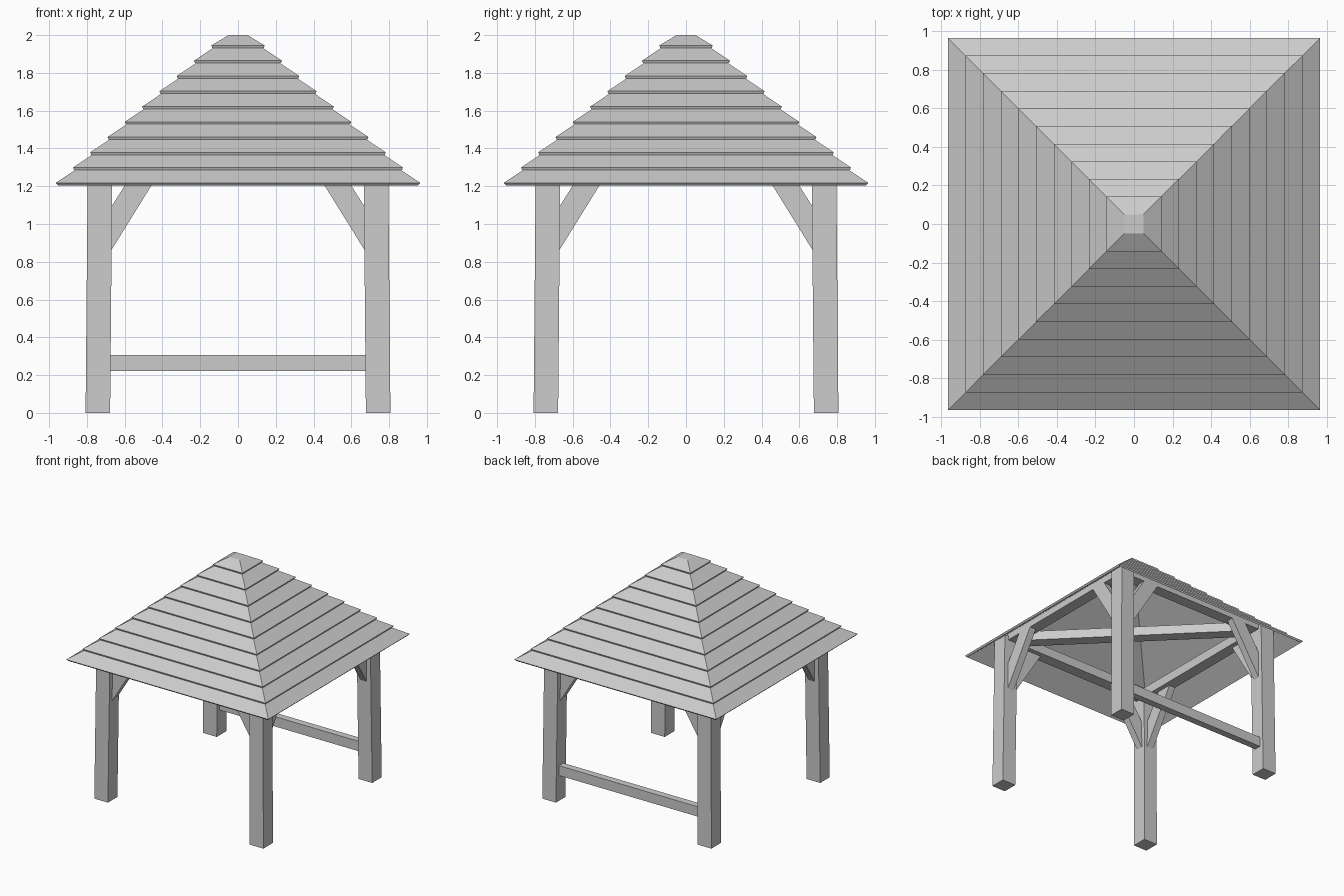
import bpy, bmesh
from math import pi, sqrt
from mathutils import Matrix, Vector

cube = bpy.data.objects.get("Cube")
if cube:
    bpy.data.objects.remove(cube, do_unlink=True)

GREY = 0.6
mat = bpy.data.materials.new("plain_grey")
mat.use_nodes = True
mat.diffuse_color = (GREY, GREY, GREY, 1)
mat.node_tree.nodes["Principled BSDF"].inputs["Base Color"].default_value = (GREY, GREY, GREY, 1)


def finish(name, bm):
    bmesh.ops.recalc_face_normals(bm, faces=bm.faces)
    mesh = bpy.data.meshes.new(name)
    bm.to_mesh(mesh)
    bm.free()
    mesh.materials.append(mat)
    obj = bpy.data.objects.new(name, mesh)
    bpy.context.collection.objects.link(obj)
    return obj


def box(name, size, location, angle=0):
    bm = bmesh.new()
    place = Matrix.Translation(location) @ Matrix.Rotation(angle, 4, "Z")
    bmesh.ops.create_cube(bm, size=1, matrix=place @ Matrix.Diagonal((*size, 1)))
    return finish(name, bm)


def ring(bm, half, z):
    return [bm.verts.new((sx * half, sy * half, z))
            for sx, sy in ((-1, -1), (1, -1), (1, 1), (-1, 1))]


def stack(name, levels, closed=False):
    """Join square rings (half width, height) into a solid."""
    bm = bmesh.new()
    rings = [ring(bm, *level) for level in levels]
    for a, b in zip(rings, rings[1:]):
        for i in range(4):
            j = (i + 1) % 4
            bm.faces.new((a[i], a[j], b[j], b[i]))
    bm.faces.new(rings[0])
    bm.faces.new(rings[-1])
    return finish(name, bm)


# Roof: overlapping board courses outside, plain hollow pyramid inside
ROWS, EAVE, CAP = 10, 0.965, 0.05
RUN, RISE = (EAVE - CAP) / ROWS, 0.0808
levels = [(CAP, 1.965), (EAVE - 0.012, 1.205)]
for row in range(ROWS):
    w, z = EAVE - RUN * row, 1.205 + RISE * row
    if row:
        levels += [(w - 0.01, z), (w - 0.005, z)]
    levels.append((w, z + 0.013))
levels.append((CAP, 2.0))
stack("shingled_roof", levels)

# Posts, leaning very slightly inwards
POST, FOOT, HEAD = 0.065, 0.742, 0.73
for sx, side in ((-1, "right"), (1, "left")):
    for sy, end in ((-1, "front"), (1, "back")):
        bm = bmesh.new()
        base, top = ring(bm, POST, 0), ring(bm, POST, 1.35)
        for group, centre in ((base, FOOT), (top, HEAD)):
            for v in group:
                v.co += Vector((sx * centre, sy * centre, 0))
        bm.faces.new(base)
        bm.faces.new(top)
        for i in range(4):
            j = (i + 1) % 4
            bm.faces.new((base[i], base[j], top[j], top[i]))
        finish(f"{end}_{side}_post", bm)

        # Two sloping braces per post, one along each beam
        for along in ("x", "y"):
            bm = bmesh.new()
            outline = [(0.69, 0.83), (0.38, 1.33), (0.52, 1.33), (0.69, 1.06)]
            sides = []
            for depth in (0.70, 0.76):
                pts = [(sx * a, sy * depth, z) if along == "x" else (sx * depth, sy * a, z)
                       for a, z in outline]
                sides.append([bm.verts.new(p) for p in pts])
                bm.faces.new(sides[-1])
            for i in range(4):
                j = (i + 1) % 4
                bm.faces.new((sides[0][i], sides[0][j], sides[1][j], sides[1][i]))
            finish(f"{end}_{side}_brace_{along}", bm)

# Top beams around the frame, and one diagonal tie across it
for s, a, b in ((-1, "front", "right"), (1, "back", "left")):
    box(f"{a}_beam", (1.46, 0.10, 0.08), (0, s * 0.71, 1.35))
    box(f"{b}_beam", (0.10, 1.46, 0.08), (s * 0.71, 0, 1.35))
box("diagonal_tie", (1.46 * sqrt(2), 0.10, 0.08), (0, 0, 1.35), -pi / 4)

# Low rail at the back
box("back_rail", (1.36, 0.06, 0.085), (0, 0.74, 0.263))
